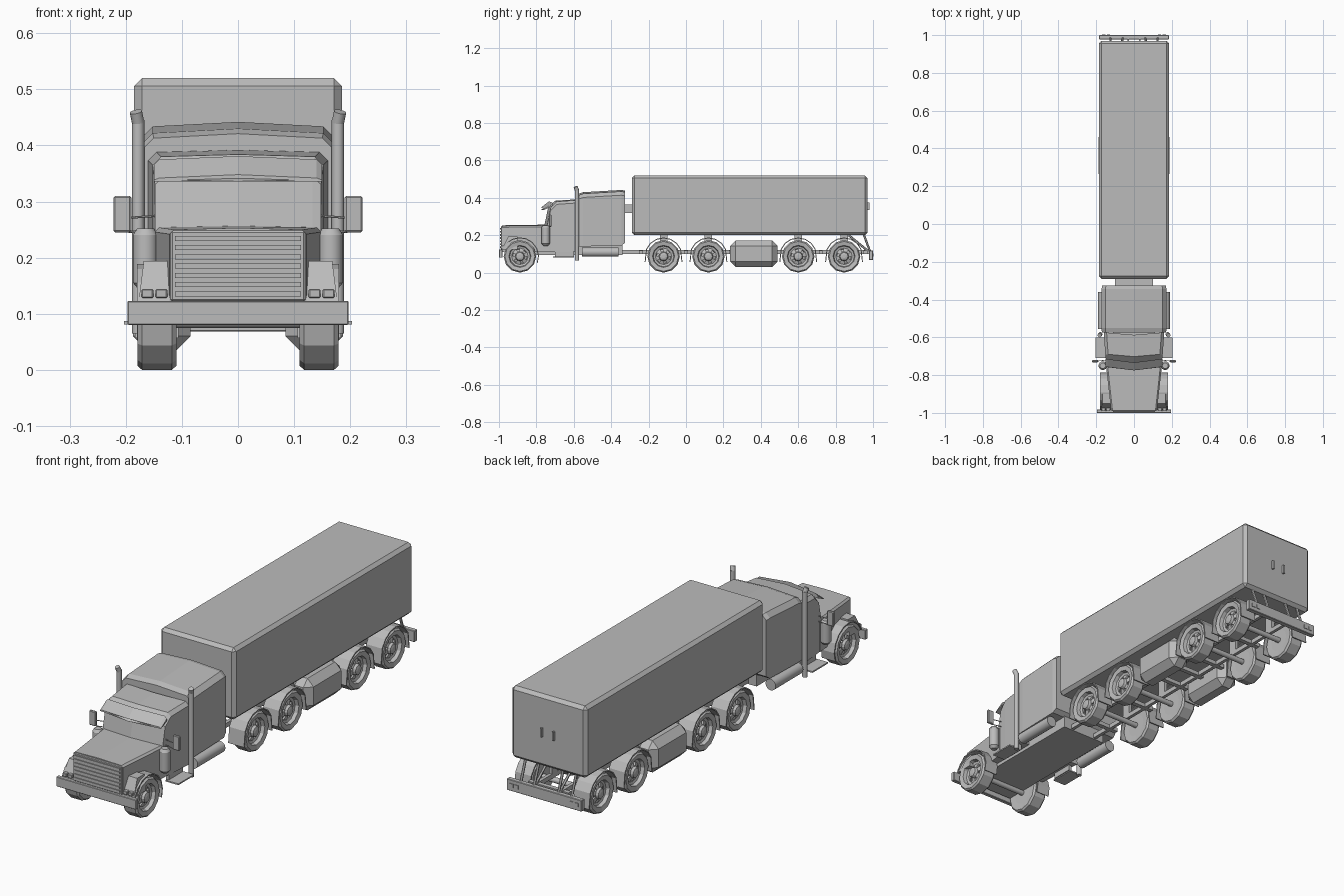
import bpy, bmesh, math
from mathutils import Vector

cube = bpy.data.objects.get("Cube")
if cube:
    bpy.data.objects.remove(cube, do_unlink=True)

grey = bpy.data.materials.new("plain_grey")
grey.use_nodes = True
grey.diffuse_color = (0.5, 0.5, 0.5, 1)
grey.node_tree.nodes["Principled BSDF"].inputs["Base Color"].default_value = (0.5, 0.5, 0.5, 1)


def finish(name, bm, smooth=False):
    bmesh.ops.recalc_face_normals(bm, faces=bm.faces)
    mesh = bpy.data.meshes.new(name)
    bm.to_mesh(mesh)
    bm.free()
    ob = bpy.data.objects.new(name, mesh)
    bpy.context.collection.objects.link(ob)
    mesh.materials.append(grey)
    if smooth:
        bpy.ops.object.select_all(action='DESELECT')
        ob.select_set(True)
        bpy.context.view_layer.objects.active = ob
        bpy.ops.object.shade_smooth_by_angle(angle=0.7)
    return ob


def box(name, x, y, z, bevel=0):
    """Box from ranges on each axis, with chamfered edges."""
    bm = bmesh.new()
    bmesh.ops.create_cube(bm, size=1)
    for v in bm.verts:
        v.co = [r[0] if c < 0 else r[1] for c, r in zip(v.co, (x, y, z))]
    if bevel:
        bmesh.ops.bevel(bm, geom=bm.edges[:], offset=bevel, segments=1, affect='EDGES')
    return finish(name, bm)


def rod(name, a, b, r, sides=12, r2=None):
    """Cylinder between two points."""
    a, b = Vector(a), Vector(b)
    bm = bmesh.new()
    bmesh.ops.create_cone(bm, cap_ends=True, segments=sides, radius1=r,
                          radius2=r if r2 is None else r2, depth=(b - a).length)
    turn = (b - a).to_track_quat('Z', 'Y')
    for v in bm.verts:
        v.co = turn @ v.co + (a + b) / 2
    return finish(name, bm, sides > 6)


def skin(bm, rings):
    """Join equal closed rings of points and cap both ends."""
    rows = [[bm.verts.new(p) for p in ring] for ring in rings]
    n = len(rows[0])
    for p, q in zip(rows, rows[1:]):
        for i in range(n):
            bm.faces.new((p[i], p[(i + 1) % n], q[(i + 1) % n], q[i]))
    bm.faces.new(rows[0])
    bm.faces.new(rows[-1])


def body(name, stations, chamfer, crown, nose=0):
    """Cab section through (y, half width, bottom, top) stations, pointed by nose."""
    rings = []
    for y, w, low, top in stations:
        c = min(chamfer, (top - low) * 0.6)
        rings.append([(-w, y, low), (-w, y, top - c), (-w + chamfer, y, top),
                      (0, y - nose, top + crown), (w - chamfer, y, top),
                      (w, y, top - c), (w, y, low), (0, y - nose, low)])
    bm = bmesh.new()
    skin(bm, rings)
    return finish(name, bm)


def guard(name, x0, x1, y, r, start, end, steps=8, skirt=0.0):
    """Curved mudguard strip around a wheel axis."""
    rings = []
    for i in range(steps + 1):
        a = math.radians(start + (end - start) * i / steps)
        c, s = math.cos(a), math.sin(a)
        drop = skirt if i in (0, steps) else 0
        rings.append([(x, y + c * rr, 0.087 + s * rr - drop)
                      for x, rr in ((x0, r), (x1, r), (x1, r + 0.005), (x0, r + 0.005))])
    bm = bmesh.new()
    skin(bm, rings)
    return finish(name, bm)


def wheel(name, side, y):
    """Lathed tyre and rim with recessed spoke openings."""
    sides = 12
    profile = [(0.05, 0.112), (0.08, 0.11), (0.087, 0.118), (0.087, 0.171), (0.08, 0.179),
               (0.059, 0.175), (0.055, 0.159), (0.044, 0.156), (0.025, 0.163),
               (0.021, 0.174), (0.01, 0.177)]
    rings = []
    for r, x in profile:
        rings.append([(side * x, y + r * math.sin(math.tau * i / sides),
                       0.087 - r * math.cos(math.tau * i / sides)) for i in range(sides)])
    bm = bmesh.new()
    skin(bm, rings)
    bmesh.ops.recalc_face_normals(bm, faces=bm.faces)
    bm.faces.ensure_lookup_table()
    spoke_band = [bm.faces[7 * sides + i] for i in range(0, sides, 2)]
    bmesh.ops.inset_individual(bm, faces=spoke_band, thickness=0.003, depth=0)
    bmesh.ops.inset_individual(bm, faces=spoke_band, thickness=0.001, depth=-0.008)
    return finish(name, bm)


# Trailer
box("trailer_box", (-0.185, 0.185), (-0.29, 0.97), (0.2, 0.52), 0.014)
box("trailer_connector", (-0.1, 0.1), (-0.34, -0.28), (0.32, 0.365))
for x in (-0.03, 0.03):
    box("door_handle", (x - 0.004, x + 0.004), (0.965, 0.98), (0.335, 0.375))

# Cab
body("bonnet", [(-0.985, 0.122, 0.11, 0.25), (-0.73, 0.15, 0.11, 0.254)], 0.008, 0.003)
body("cabin", [(-0.745, 0.148, 0.11, 0.25), (-0.725, 0.148, 0.11, 0.345),
               (-0.69, 0.152, 0.11, 0.38), (-0.575, 0.16, 0.11, 0.388)], 0.015, 0.004, 0.012)
body("sun_visor", [(-0.757, 0.15, 0.336, 0.342), (-0.715, 0.15, 0.355, 0.375)], 0.01, 0.006, 0.018)
body("sleeper", [(-0.575, 0.17, 0.14, 0.413), (-0.55, 0.172, 0.14, 0.422),
                 (-0.345, 0.172, 0.145, 0.434), (-0.325, 0.168, 0.16, 0.43)], 0.02, 0.008)
box("cab_floor", (-0.11, 0.11), (-0.97, -0.34), (0.095, 0.15))

# Grille and bumpers
box("grille_frame", (-0.12, 0.12), (-0.99, -0.98), (0.122, 0.248), 0.003)
for i in range(7):
    z = 0.131 + i * 0.0165
    box("grille_slat", (-0.112, 0.112), (-0.994, -0.985), (z, z + 0.009))
box("front_bumper", (-0.197, 0.197), (-1.0, -0.982), (0.08, 0.123), 0.002)
box("rear_bumper", (-0.185, 0.185), (0.978, 1.0), (0.068, 0.118), 0.002)

# Chassis
for y in (-0.45, -0.24, 0, 0.24, 0.36, 0.48, 0.72, 0.96):
    box("cross_member", (-0.1, 0.1), (y - 0.01, y + 0.01), (0.1, 0.118))
wheel_rows = (-0.888, -0.12, 0.12, 0.6, 0.845)
for y in wheel_rows:
    rod("axle", (-0.15, y, 0.087), (0.15, y, 0.087), 0.012)

for s, side in ((1, "left_"), (-1, "right_")):
    def span(a, b):
        return tuple(sorted((s * a, s * b)))

    # Wheels and mudguards
    for y in wheel_rows:
        wheel(side + "wheel", s, y)
    guard(side + "front_fender", s * 0.115, s * 0.18, -0.888, 0.097, -20, 160)
    for y in wheel_rows[1:]:
        guard(side + "mudguard", s * 0.106, s * 0.184, y, 0.096, 0, 180, 8, 0.03)
        box(side + "trailer_mount", span(0.055, 0.07), (y - 0.02, y + 0.02), (0.11, 0.205))

    # Headlamps
    pod = box(side + "headlamp_pod", span(0.12, 0.177), (-0.985, -0.9), (0.123, 0.194))
    for v in pod.data.vertices:
        if v.co.z > 0.15:
            v.co.x = s * min(max(abs(v.co.x), 0.126), 0.168)
            if v.co.y < -0.95:
                v.co.y += 0.035
    for x in (0.126, 0.151):
        box(side + "headlamp", span(x, x + 0.021), (-0.991, -0.97), (0.128, 0.144), 0.002)
        box(side + "tail_lamp", span(x, x + 0.018), (0.99, 1.003), (0.085, 0.102))

    # Cab side equipment
    rod(side + "exhaust_stack", (s * 0.178, -0.583, 0.065), (s * 0.178, -0.583, 0.445), 0.011)
    rod(side + "exhaust_tip", (s * 0.178, -0.583, 0.44), (s * 0.182, -0.59, 0.46), 0.011)
    rod(side + "air_cleaner", (s * 0.165, -0.75, 0.155), (s * 0.165, -0.75, 0.24), 0.022, 16)
    rod(side + "air_cleaner_cap", (s * 0.165, -0.75, 0.24), (s * 0.165, -0.75, 0.252), 0.023, 16, 0.015)
    rod(side + "air_cleaner_base", (s * 0.165, -0.75, 0.155), (s * 0.165, -0.75, 0.143), 0.022, 16, 0.012)
    rod(side + "fuel_tank", (s * 0.165, -0.555, 0.11), (s * 0.165, -0.36, 0.11), 0.025, 16)
    box(side + "step", span(0.14, 0.203), (-0.71, -0.6), (0.081, 0.087))
    box(side + "step_riser", span(0.135, 0.15), (-0.7, -0.6), (0.085, 0.12))
    box(side + "mirror", span(0.19, 0.222), (-0.732, -0.72), (0.245, 0.31), 0.003)
    for z in (0.25, 0.275):
        rod(side + "mirror_arm", (s * 0.14, -0.72, z), (s * 0.195, -0.726, z - 0.004), 0.002, 6)

    # Side tank, frame rail and rear supports
    box(side + "side_tank", span(0.085, 0.187), (0.235, 0.49), (0.03, 0.172), 0.03)
    box(side + "frame_rail", span(0.055, 0.07), (-0.95, 0.985), (0.1, 0.12))
    for x in (0.06, 0.125):
        rod(side + "rear_post", (s * x, 0.95, 0.205), (s * x, 0.985, 0.11), 0.006, 6)
    rod(side + "rear_brace", (s * 0.06, 0.87, 0.2), (s * 0.06, 0.98, 0.11), 0.006, 6)
